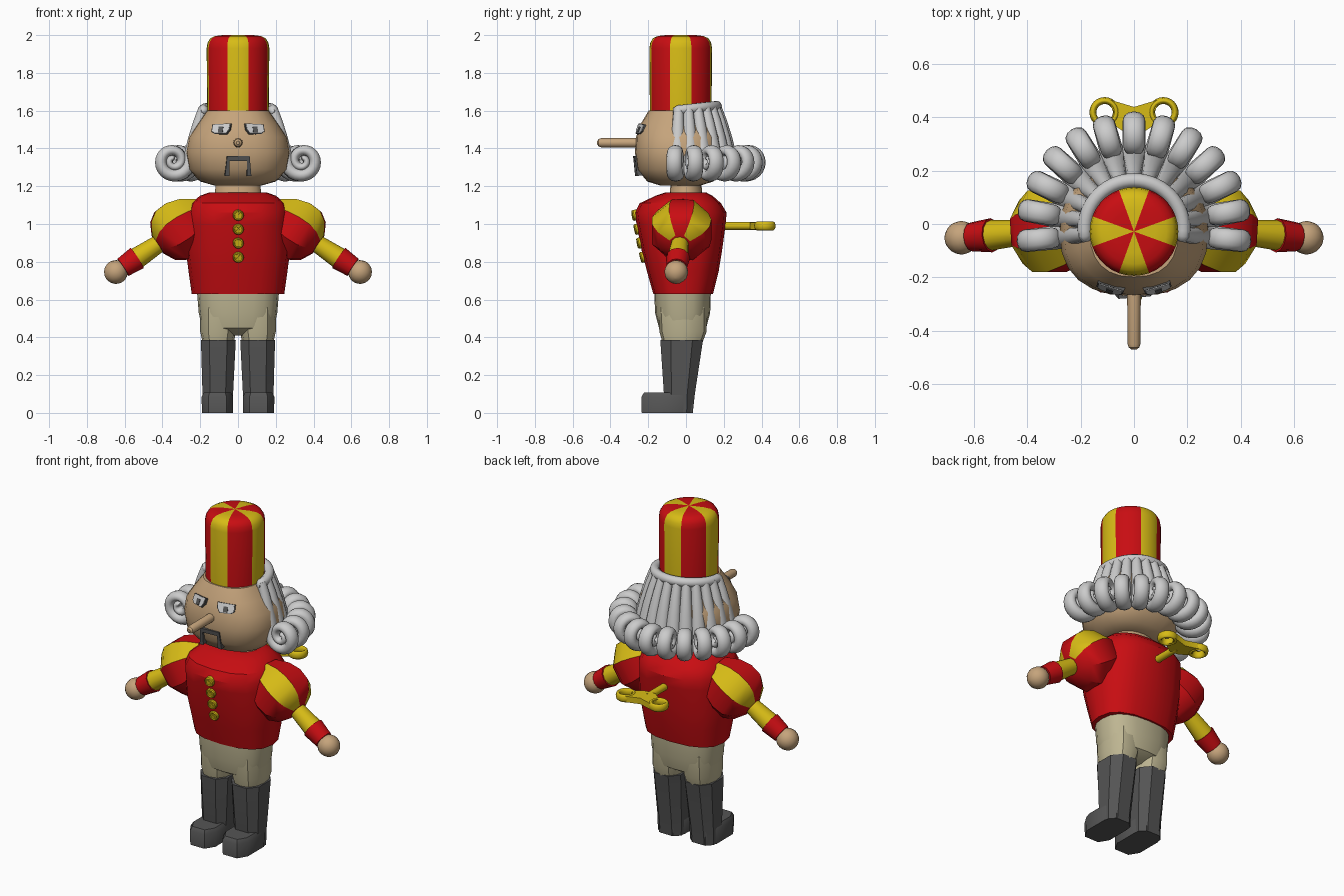
import bpy, bmesh
from math import sin, cos, pi, radians, copysign
from mathutils import Vector, Matrix
from mathutils.bvhtree import BVHTree

if "Cube" in bpy.data.objects:
    bpy.data.objects.remove(bpy.data.objects["Cube"])


def mat(name, *rgb):
    m = bpy.data.materials.new(name)
    m.diffuse_color = (*rgb, 1)
    m.use_nodes = True
    m.node_tree.nodes["Principled BSDF"].inputs["Base Color"].default_value = m.diffuse_color
    return m


RED, YELLOW = mat("red", .58, .004, .006), mat("yellow", .68, .5, .008)
SKIN, CLOTH = mat("skin", .56, .37, .2), mat("cloth", .52, .47, .29)
DARK, PALE = mat("dark_grey", .09, .09, .09), mat("pale_grey", .55, .55, .57)


def finish(name, bm, mats, angle=35):
    bmesh.ops.recalc_face_normals(bm, faces=bm.faces)
    me = bpy.data.meshes.new(name)
    bm.to_mesh(me)
    bm.free()
    for m in mats:
        me.materials.append(m)
    me.shade_smooth()
    me.set_sharp_from_angle(angle=radians(angle))
    ob = bpy.data.objects.new(name, me)
    bpy.context.collection.objects.link(ob)
    return ob


def bridge(name, rings, mats=(), pick=lambda i: 0, angle=35):
    """Skin a list of point rings, capped at both ends."""
    bm = bmesh.new()
    vs = [[bm.verts.new(p) for p in r] for r in rings]
    n = len(vs[0])
    for a, b in zip(vs, vs[1:]):
        for i in range(n):
            j = (i + 1) % n
            bm.faces.new((a[i], a[j], b[j], b[i])).material_index = pick(i)
    bm.faces.new(vs[0][::-1])
    bm.faces.new(vs[-1])
    return finish(name, bm, mats, angle)


def loft(name, rings, n=16, e=2, mats=(), pick=lambda i: 0, off=0, angle=35):
    """Rings of (z, cx, cy, rx, ry) with a superellipse section."""
    def pw(v):
        return copysign(abs(v) ** (2 / e), v)
    ang = [radians(off) + 2 * pi * i / n for i in range(n)]
    return bridge(name, [[(cx + rx * pw(cos(a)), cy + ry * pw(sin(a)), z) for a in ang]
                         for z, cx, cy, rx, ry in rings], mats, pick, angle)


def prism(name, pts, lo, hi, mats):
    return bridge(name, [[(x, y, z) for x, y in pts] for z in (lo, hi)], mats)


def frame(origin, zdir, up):
    """Matrix with local z along zdir and local y close to up."""
    z = Vector(zdir).normalized()
    x = Vector(up).cross(z).normalized()
    m = Matrix((x, z.cross(x), z)).transposed().to_4x4()
    m.translation = origin
    return m


def surface(ob, x, z):
    """Frame on the front of an object, local z pointing outwards."""
    bm = bmesh.new()
    bm.from_mesh(ob.data)
    loc, nor, _, _ = BVHTree.FromBMesh(bm).ray_cast(Vector((x, -2, z)), Vector((0, 1, 0)))
    bm.free()
    return frame(loc, nor, (0, 0, 1))


# Head and neck
head = loft("head", [(1.205, 0, -.03, .13, .11), (1.225, 0, -.03, .2, .175),
                     (1.29, 0, -.03, .262, .23), (1.38, 0, -.03, .278, .24),
                     (1.46, 0, -.03, .262, .235), (1.53, 0, -.03, .215, .21),
                     (1.6, 0, -.03, .165, .168)], 24, 2.4, [SKIN])
loft("neck", [(1.12, 0, 0, .145, .105), (1.17, 0, 0, .122, .085), (1.24, 0, 0, .115, .08)],
     20, 2, [SKIN])

# Striped hat
loft("hat", [(z, 0, -.028, r, r) for z, r in
             ((1.575, .163), (1.93, .166), (1.96, .161), (1.983, .147), (1.995, .122),
              (2, .08), (2, .001))], 36, 2, [RED, YELLOW], lambda i: int(i % 9 < 4), -20)

# Face: nose, eyes, moustache
nose = loft("nose", [(z, 0, 0, r, r) for z, r in
                     ((-.03, .026), (.2, .024), (.212, .02), (.22, .009))], 12, 2, [SKIN])
nose.matrix_world = frame((0, -.25, 1.43), (0, -1, 0), (0, 0, 1))
for s in (-1, 1):
    m = surface(head, s * .088, 1.503)
    outline = [(-.052, .03), (.052, .024), (.052, -.016), (.034, -.03), (-.034, -.03), (-.05, -.004)]
    for name, k, hi, c in (("eye_rim", 1, .006, DARK), ("eye_white", .9, .009, PALE)):
        prism(name, [(s * x * k, y * k) for x, y in outline], -.03, hi, [c]).matrix_world = m
    prism("pupil", [(-.013, -.025), (.013, -.025), (.013, .008), (-.013, .008)],
          -.02, .012, [DARK]).matrix_world = m
prism("moustache", [(-.07, -.06), (-.06, .045), (.06, .045), (.07, -.06), (.046, -.06),
                    (.046, .02), (-.046, .02), (-.046, -.06)], -.05, .008,
      [DARK]).matrix_world = surface(head, .001, 1.315)

# Hair: one curled strand, repeated round the back of the head
path = [(.185, 1.61), (.21, 1.54), (.235, 1.45), (.252, 1.37)]
size = [(.026, .026), (.028, .03), (.031, .036), (.034, .041)]
for i in range(41):
    t = i / 40
    a, r = radians(200 + 610 * t), .085 - .074 * t
    path.append((.345 + r * cos(a), 1.335 + r * sin(a)))
    size.append((.036 - .021 * t, .045 - .013 * t))
rings = []
for i, (p, (th, w)) in enumerate(zip(path, size)):
    a, b = path[max(i - 1, 0)], path[min(i + 1, len(path) - 1)]
    d = Vector((b[0] - a[0], b[1] - a[1])).normalized()
    rings.append([(p[0] - d.y * th * cos(q), w * sin(q), p[1] + d.x * th * cos(q))
                  for q in (2 * pi * k / 12 for k in range(12))])
strand = bridge("hair_strand", rings, [PALE], angle=60)
for i in range(13):
    ob = strand if i == 0 else strand.copy()
    if i:
        bpy.context.collection.objects.link(ob)
    ob.location = (0, -.02, 0)
    ob.rotation_euler.z = radians(-6 + 16 * i)
rings = []
for i in range(33):
    a = radians(-14 + 208 * i / 32)
    k = .014 if i in (0, 32) else .027
    rings.append([((.185 + k * cos(q)) * cos(a), -.022 + (.185 + k * cos(q)) * sin(a),
                   1.605 + .02 * sin(a) + k * sin(q)) for q in (pi * j / 5 for j in range(10))])
bridge("hair_band", rings, [PALE], angle=60)

# Jacket with buttons
jacket = loft("jacket", [(.63, 0, -.015, .245, .158), (.75, 0, -.017, .262, .19),
                         (.86, 0, -.022, .276, .213), (1, 0, -.026, .272, .236),
                         (1.06, 0, -.028, .27, .243), (1.11, 0, -.03, .25, .215),
                         (1.15, 0, -.01, .2, .15), (1.168, 0, 0, .15, .105)],
              16, 2.5, [RED])
for z in (1.047, .973, .9, .825):
    m = surface(jacket, .001, z)
    loft("button", [(h, 0, 0, r, r) for h, r in
                    ((-.015, .028), (.01, .029), (.016, .025), (.016, .021), (.01, .019))],
         16, 2, [YELLOW]).matrix_world = m
    for a in (45, 135):
        prism("button_cross", [(-.021, -.004), (.021, -.004), (.021, .004), (-.021, .004)], 0, .015,
              [YELLOW]).matrix_world = m @ Matrix.Rotation(radians(a), 4, 'Z')

# Arms and legs on both sides
for s in (-1, 1):
    m = frame((s * .33, -.025, .955), (s * .834, -.07, -.552), (s * .552, 0, .834))

    def limb(name, prof, n, mats, pick=lambda i: 0, off=0):
        loft(name, [(t, 0, 0, r, r) for t, r in prof], n, 2, mats, pick, off).matrix_world = m
    limb("sleeve_puff", [(-.18, .1), (-.11, .148), (-.04, .17), (.03, .165), (.08, .128), (.115, .06)],
         8, [RED, YELLOW], lambda i: int(i in (0, 2)), 22.5)
    limb("forearm", [(.08, .045), (.25, .057)], 12, [YELLOW])
    limb("cuff", [(.245, .064), (.335, .054)], 12, [RED])
    limb("hand", [(.38 - .063 * cos(pi * i / 10), max(.063 * sin(pi * i / 10), .002))
                  for i in range(11)], 16, [SKIN])
    loft("trouser_leg", [(.56, s * .1, -.018, .1, .13), (.43, s * .105, -.016, .095, .125),
                         (.34, s * .105, -.02, .075, .095)], 12, 2.3, [CLOTH])
    loft("boot_shaft", [(0, s * .108, -.03, .083, .07), (.1, s * .107, -.035, .086, .087),
                        (.385, s * .104, -.023, .098, .12)], 8, 2.6, [DARK], off=22.5)
    loft("boot_foot", [(0, s * .109, -.1, .086, .141), (.085, s * .109, -.1, .088, .143),
                       (.108, s * .109, -.098, .075, .13)], 8, 3.2, [DARK], off=22.5)
loft("trouser_seat", [(.65, 0, -.018, .218, .15), (.53, 0, -.018, .208, .146),
                      (.45, 0, -.018, .19, .125), (.41, 0, -.018, .1, .06)], 20, 2.5, [CLOTH])

# Winding key in the back
shaft = loft("key_shaft", [(.17, 0, 0, .021, .021), (.37, 0, 0, .021, .021)], 12, 2, [YELLOW])
shaft.matrix_world = frame((0, 0, .99), (0, 1, 0), (0, 0, 1))
prism("key_plate", [(-.1, .468), (0, .438), (.1, .468), (.076, .42), (.09, .38), (.03, .34),
                    (-.03, .34), (-.09, .38), (-.076, .42)], .972, 1.008, [YELLOW])
for s in (-1, 1):
    bpy.ops.mesh.primitive_torus_add(major_segments=24, minor_segments=8, major_radius=.044,
                                     minor_radius=.013, location=(s * .11, .418, .99))
    ob = bpy.context.object
    ob.name = "key_loop"
    ob.scale.z = 1.8
    ob.data.materials.append(YELLOW)
    ob.data.shade_smooth()
